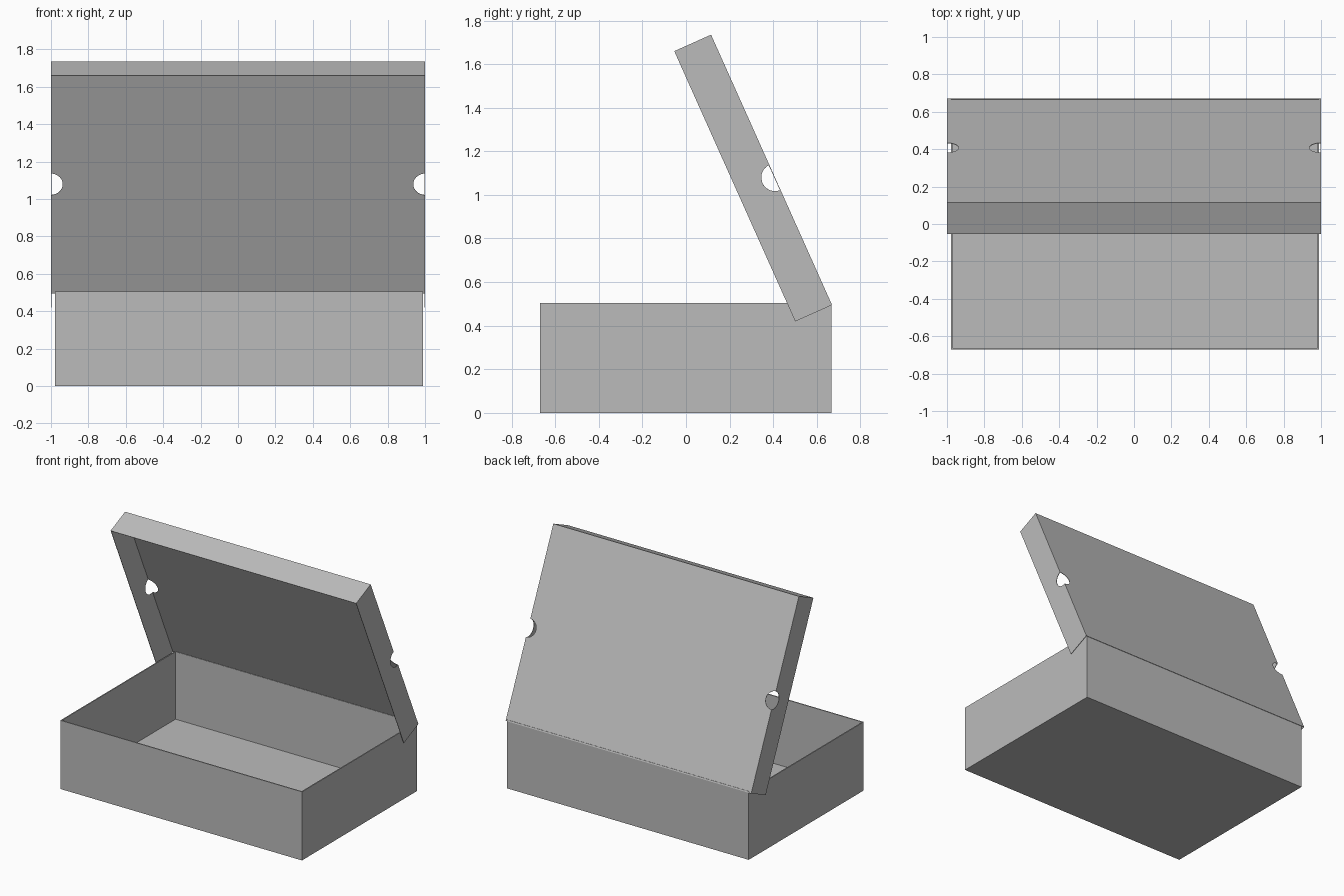
import bpy, bmesh
from mathutils import Vector, Matrix

if "Cube" in bpy.data.objects:
    bpy.data.objects.remove(bpy.data.objects["Cube"], do_unlink=True)

card = bpy.data.materials.new("grey_card")
card.use_nodes = True
GREY = (0.5, 0.5, 0.5, 1)
card.diffuse_color = GREY
card.node_tree.nodes["Principled BSDF"].inputs["Base Color"].default_value = GREY


def open_tray(name, low, high, open_sides, thickness):
    """Cuboid with the faces pointing along open_sides removed, walls thickened inward."""
    low, high = Vector(low), Vector(high)
    bm = bmesh.new()
    bmesh.ops.create_cube(bm, size=1)
    gone = [f for f in bm.faces if any(f.normal.dot(Vector(d)) > 0.9 for d in open_sides)]
    bmesh.ops.delete(bm, geom=gone, context='FACES')
    for v in bm.verts:
        v.co = Vector((v.co[i] + 0.5) * (high[i] - low[i]) + low[i] for i in range(3))
    mesh = bpy.data.meshes.new(name)
    bm.to_mesh(mesh)
    bm.free()
    mesh.materials.append(card)
    obj = bpy.data.objects.new(name, mesh)
    bpy.context.collection.objects.link(obj)
    wall = obj.modifiers.new("card_thickness", 'SOLIDIFY')
    wall.thickness = thickness
    wall.offset = -1
    wall.use_even_offset = True
    return obj


# Box base, open at the top
open_tray("box_base", (-0.978, -0.67, 0), (0.99, 0.667, 0.505), [(0, 0, 1)], 0.008)

# Lid: panel, front flap and two side flaps, open inside and along the hinge
hinge = Vector((0, 0.67, 0.495))
along = Vector((0, 0.115, 1.735)) - hinge
length = along.length
along.normalize()
outward = Vector((1, 0, 0)).cross(along) * -1
if outward.y < 0:
    outward.negate()
side = along.cross(outward)
place = Matrix((side, along, outward)).transposed().to_4x4()
place.translation = hinge
lid = open_tray("lid", (-1, 0, -0.185), (1, length, 0), [(0, 0, -1), (0, -1, 0)], 0.003)
lid.matrix_world = place

# Round finger notches across the lid's side edges
for label, x in (("left", 1), ("right", -1)):
    bpy.ops.mesh.primitive_uv_sphere_add(segments=32, ring_count=16, radius=0.063,
                                         location=hinge + along * 0.641 + Vector((x, 0, 0)))
    cutter = bpy.context.object
    cutter.name = label + "_notch_cutter"
    cutter.data.materials.append(card)
    cutter.hide_render = True
    cutter.hide_set(True)
    cut = lid.modifiers.new(label + "_notch", 'BOOLEAN')
    cut.operation = 'DIFFERENCE'
    cut.solver = 'EXACT'
    cut.object = cutter
